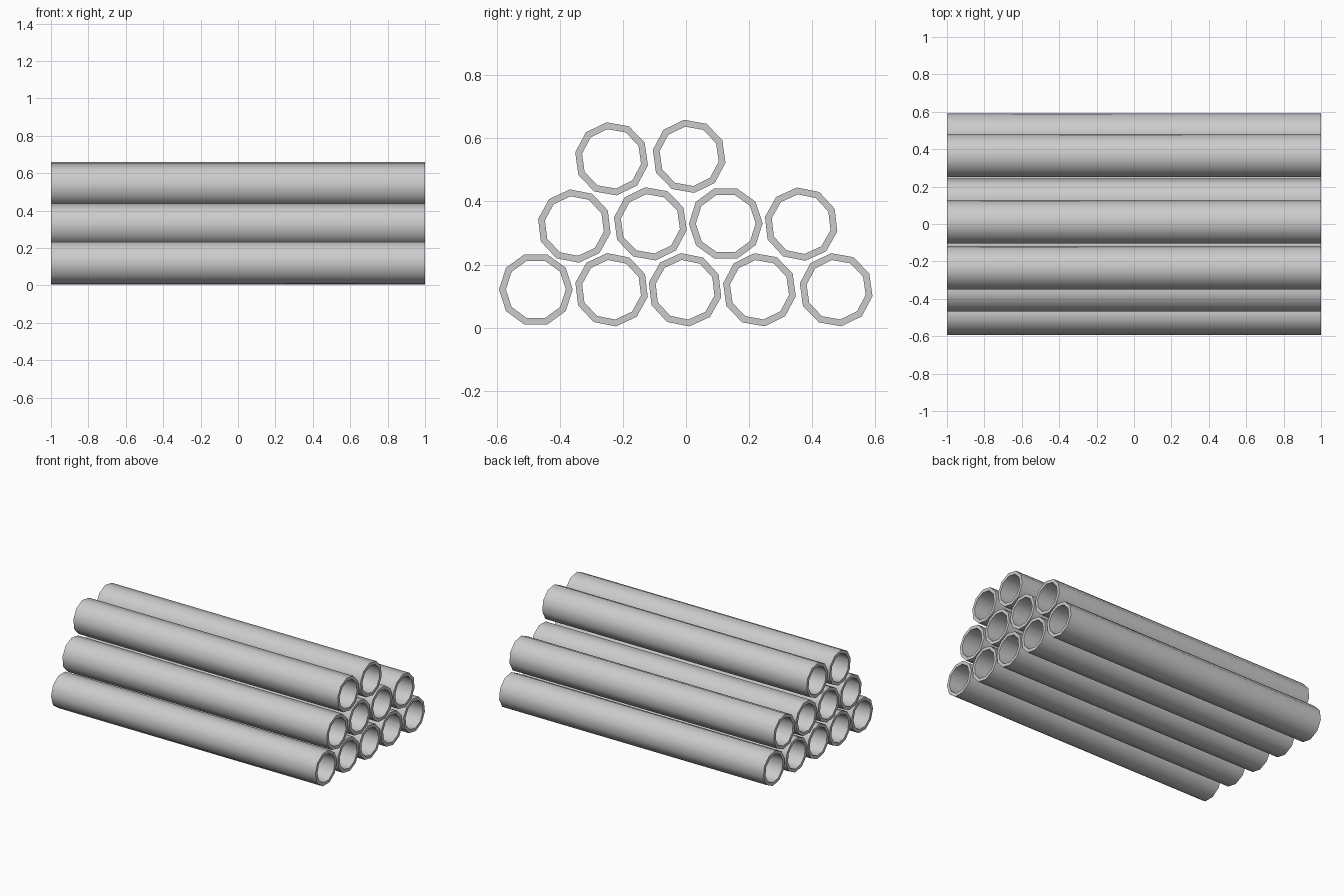
import bpy, bmesh, math

if "Cube" in bpy.data.objects:
    bpy.data.objects.remove(bpy.data.objects["Cube"])

SIDES, R_OUT, R_IN, HALF = 10, 0.117, 0.095, 1.0


def pipe(name, y, z, roll):
    """Open hollow pipe along x; roll is the angle of the first corner."""
    bm = bmesh.new()
    loops = []
    # outer left, outer right, inner right, inner left
    for x, r in ((-HALF, R_OUT), (HALF, R_OUT), (HALF, R_IN), (-HALF, R_IN)):
        ring = []
        for i in range(SIDES):
            a = math.radians(roll) + 2 * math.pi * i / SIDES
            ring.append(bm.verts.new((x, r * math.cos(a), r * math.sin(a))))
        loops.append(ring)
    for k in range(4):
        a, b = loops[k], loops[(k + 1) % 4]
        for i in range(SIDES):
            j = (i + 1) % SIDES
            bm.faces.new((a[i], b[i], b[j], a[j]))
    bmesh.ops.recalc_face_normals(bm, faces=bm.faces[:])
    mesh = bpy.data.meshes.new(name)
    bm.to_mesh(mesh)
    bm.free()
    ob = bpy.data.objects.new(name, mesh)
    ob.location = (0, y, z)
    bpy.context.collection.objects.link(ob)
    # smooth walls, crisp end rims
    bpy.ops.object.select_all(action='DESELECT')
    ob.select_set(True)
    bpy.context.view_layer.objects.active = ob
    bpy.ops.object.shade_smooth_by_angle(angle=math.radians(40))


# Rows of the stack: (y, z, roll in degrees)
rows = {
    "bottom_pipe": [(-0.476, 0.121, 0), (-0.236, 0.12, 25), (-0.003, 0.12, 24.5),
                    (0.233, 0.12, 26), (0.476, 0.12, 26)],
    "middle_pipe": [(-0.354, 0.322, 25), (-0.113, 0.329, 26),
                    (0.126, 0.33, 0.5), (0.365, 0.328, 24.5)],
    "top_pipe": [(-0.236, 0.535, 26), (0.01, 0.543, 26)],
}
for row, pipes in rows.items():
    for n, (y, z, roll) in enumerate(pipes, 1):
        pipe(f"{row}_{n}", y, z, roll)
